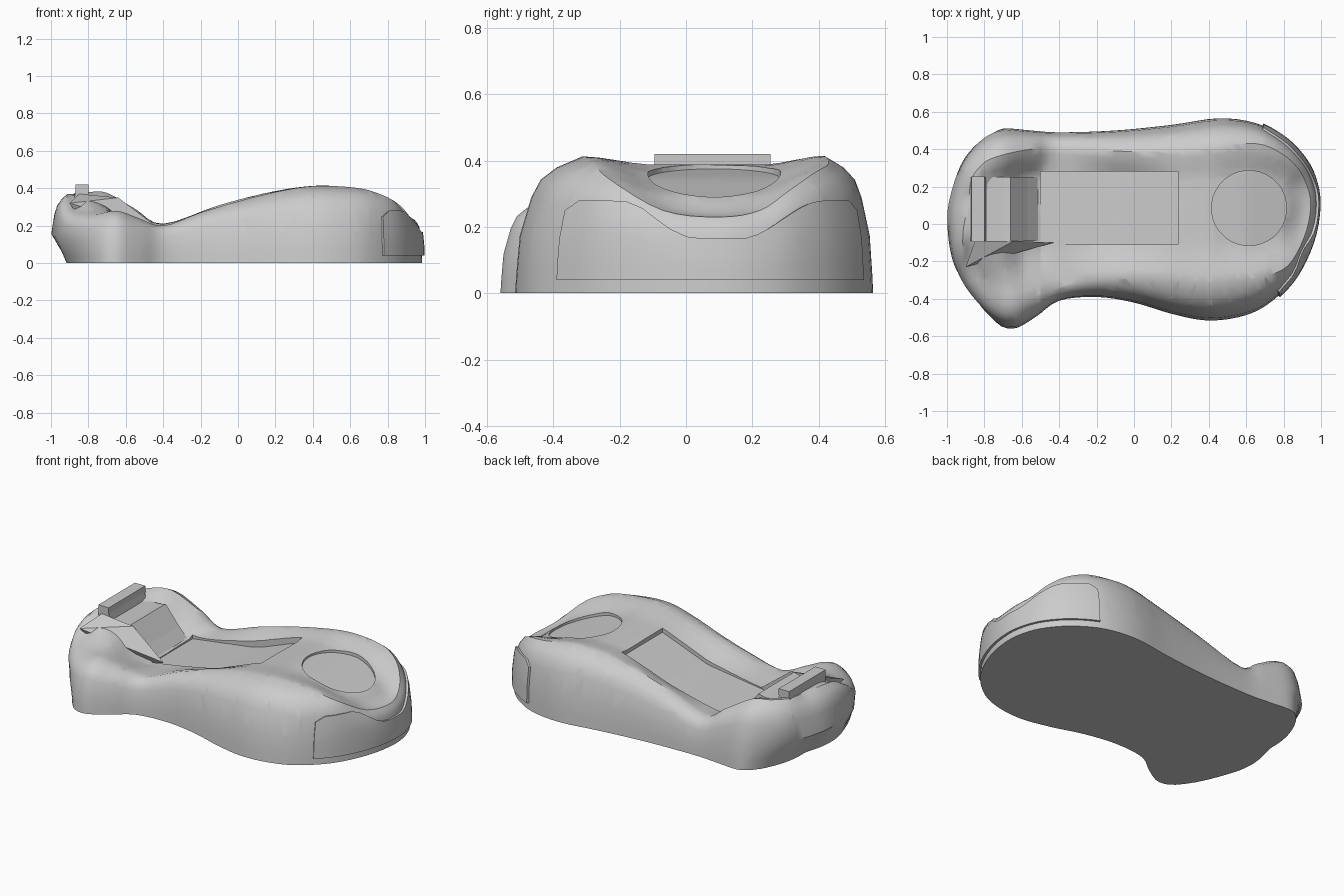
import bpy, bmesh, math
from mathutils import Vector

if "Cube" in bpy.data.objects:
    bpy.data.objects.remove(bpy.data.objects["Cube"], do_unlink=True)

grey = bpy.data.materials.new("plain grey")
grey.use_nodes = True
grey.diffuse_color = (0.6, 0.6, 0.6, 1)
grey.node_tree.nodes["Principled BSDF"].inputs["Base Color"].default_value = grey.diffuse_color


def add_object(name, bm):
    bmesh.ops.recalc_face_normals(bm, faces=bm.faces)
    mesh = bpy.data.meshes.new(name)
    bm.to_mesh(mesh)
    bm.free()
    mesh.materials.append(grey)
    obj = bpy.data.objects.new(name, mesh)
    bpy.context.collection.objects.link(obj)
    return obj


def prism(name, profile, y0, y1):
    """Side profile (x, z) pulled from y0 to y1."""
    bm = bmesh.new()
    face = bm.faces.new([bm.verts.new((x, y0, z)) for x, z in profile])
    extra = bmesh.ops.extrude_face_region(bm, geom=[face])["geom"]
    for v in extra:
        if isinstance(v, bmesh.types.BMVert):
            v.co.y = y1
    return add_object(name, bm)


def interp(keys, x):
    if x <= keys[0][0]:
        return keys[0][1]
    for (a, fa), (b, fb) in zip(keys, keys[1:]):
        if x <= b:
            return fa + (fb - fa) * (x - a) / (b - a)
    return keys[-1][1]


def smooth(t):
    t = max(0, min(1, t))
    return t * t * (3 - 2 * t)


def catmull(points, steps):
    out, n = [], len(points)
    pts = [Vector(p) for p in points]
    for i in range(n):
        a, b, c, d = (pts[(i + k) % n] for k in (-1, 0, 1, 2))
        for k in range(steps):
            t = k / steps
            out.append(0.5 * (2 * b + (c - a) * t + (2 * a - 5 * b + 4 * c - d) * t * t
                              + (3 * b - a - 3 * c + d) * t ** 3))
    return out


def carve(bm, planes, floor):
    """Cut the top skin along upright planes and sink the inside to floor(x)."""
    def inside(upto):
        found = []
        for f in bm.faces:
            c = f.calc_center_median()
            if f.normal.z > .15 and all((c - p).dot(d) < 0 for p, d in planes[:upto]):
                found.append(f)
        return found

    for k, (point, direction) in enumerate(planes):
        faces = inside(k)
        edges = {e for f in faces for e in f.edges}
        verts = {v for f in faces for v in f.verts}
        bmesh.ops.bisect_plane(bm, geom=[*faces, *edges, *verts], dist=1e-5,
                               plane_co=point, plane_no=direction)
        bm.normal_update()
    sunk = inside(len(planes))
    extra = bmesh.ops.extrude_face_region(bm, geom=sunk)["geom"]
    bmesh.ops.delete(bm, geom=[f for f in sunk if f.is_valid], context="FACES")
    for v in extra:
        if isinstance(v, bmesh.types.BMVert):
            v.co.z = floor(v.co.x)
    bm.normal_update()


def box_planes(x0, x1, y0, y1):
    return [(Vector((x0, 0, 0)), Vector((-1, 0, 0))), (Vector((x1, 0, 0)), Vector((1, 0, 0))),
            (Vector((0, y0, 0)), Vector((0, -1, 0))), (Vector((0, y1, 0)), Vector((0, 1, 0)))]


# Outline of the body: x, y, rim height, rim inset
OUTLINE = catmull([
    (.985, .1, .23, .04), (.96, .25, .25, .05), (.9, .36, .31, .06), (.8, .46, .36, .08),
    (.65, .54, .39, .11), (.45, .565, .415, .15), (.2, .53, .385, .14), (-.1, .5, .31, .11),
    (-.4, .49, .21, .08), (-.55, .5, .29, .1), (-.7, .51, .375, .14), (-.8, .47, .38, .14),
    (-.91, .36, .375, .12), (-.98, .2, .37, .12), (-1.01, .03, .37, .12), (-.98, -.2, .36, .12),
    (-.91, -.36, .28, .12), (-.77, -.51, .26, .12), (-.65, -.56, .28, .13), (-.53, -.5, .24, .11),
    (-.4, -.41, .2, .07), (-.2, -.39, .27, .09), (0, -.42, .33, .13), (.2, -.48, .38, .18),
    (.38, -.515, .41, .2), (.55, -.5, .41, .2), (.7, -.44, .39, .16), (.85, -.3, .34, .08),
    (.95, -.1, .25, .05)], 4)
# Height of the top along the middle
MIDDLE = [(-1, .36), (-.85, .37), (-.7, .3), (-.6, .21), (-.5, .175), (-.3, .207), (-.07, .25),
          (.235, .372), (.41, .39), (.6, .362), (.81, .295), (.96, .23)]
TRAY = [(-.5, .17), (-.07, .23), (.235, .345)]
# Flank curve: height fraction, inset fraction
FLANK = [(0, 0), (.15, .02), (.42, .07), (.7, .24), (.83, .38), (.92, .62), (1, 1)]
MID_Y = .085


def spine(p):
    return Vector((max(-.8, min(.7, p[0])), MID_Y, 0))


def flank(p, f):
    """Point on the side wall at a fraction f of the rim height."""
    start, z = Vector((p[0], p[1], 0)), f * p[2]
    under = .12 * smooth((-.7 - p[0]) / .25) * max(0, 1 - z / .16)
    inward = (spine(p) - start).normalized()
    return start + inward * (interp(FLANK, f) * p[3] + under) + Vector((0, 0, z))


# Body: side wall, rim and hollowed top in one skin
bm = bmesh.new()
rings = [[bm.verts.new(flank(p, f)) for p in OUTLINE] for f, _ in FLANK]
for s in (.12, .25, .38, .5, .7, .9):
    ring = []
    for p in OUTLINE:
        co = flank(p, 1).lerp(spine(p), s)
        co.z = p[2] + (interp(MIDDLE, co.x) - p[2]) * smooth(s * 1.8)
        ring.append(bm.verts.new(co))
    rings.append(ring)
n = len(OUTLINE)
for low, high in zip(rings, rings[1:]):
    for i in range(n):
        j = (i + 1) % n
        bm.faces.new((low[i], low[j], high[j], high[i]))
bm.faces.new(list(reversed(rings[0])))
bm.faces.new(rings[-1])
bm.normal_update()
bmesh.ops.triangulate(bm, faces=bm.faces)
bm.normal_update()

# Sloped tray and the round dish
carve(bm, box_planes(-.5, .235, -.11, .28), lambda x: interp(TRAY, x))
ring = []
for i in range(32):
    out = Vector((math.cos(i * math.tau / 32), math.sin(i * math.tau / 32), 0))
    ring.append((Vector((.615, MID_Y, 0)) + out * .2, out))
carve(bm, ring, lambda x: interp(MIDDLE, x) - .014)
body = add_object("body", bm)

# Raised end panel following the wall, with a dipped top edge
bm = bmesh.new()
half = n // 2
strip = [p for p in OUTLINE[half:] + OUTLINE[:half] if p[0] > (.775 if p[1] < 0 else .66)]
columns = []
for k, p in enumerate(strip):
    top = .165 + .115 * smooth((abs(p[1] - .1) - .06) / .27)
    if k in (0, len(strip) - 1):
        top -= .03
    column = []
    for i in range(6):
        z = .04 + (top - .04) * i / 5
        co = flank(p, z / p[2])
        out = (co - spine(p)) * Vector((1, 1, 0))
        column.append(bm.verts.new(co + out.normalized() * .014))
    columns.append(column)
for a, b in zip(columns, columns[1:]):
    for i in range(5):
        bm.faces.new((a[i], b[i], b[i + 1], a[i + 1]))
panel = add_object("end_panel", bm)
mod = panel.modifiers.new("thickness", "SOLIDIFY")
mod.thickness, mod.offset = .03, -1
mod = panel.modifiers.new("crisp edges", "EDGE_SPLIT")
mod.split_angle = math.radians(35)

# Raised rest with a ramp, a cross bar on top and a slanted fin beside it
prism("rest_ramp", [(-.9, .1), (-.87, .385), (-.8, .385), (-.79, .34), (-.7, .34),
                    (-.66, .35), (-.57, .24), (-.5, .165), (-.5, .1)], -.09, .25)
prism("cross_bar", [(-.87, .38), (-.8, .38), (-.8, .42), (-.87, .42)], -.095, .255)
bm = bmesh.new()
for co in ((-.9, -.23, .32), (-.64, -.09, .35), (-.43, -.1, .19), (-.85, -.09, .37), (-.75, -.09, .1)):
    bm.verts.new(co)
bmesh.ops.convex_hull(bm, input=bm.verts)
add_object("side_fin", bm)

# Smooth shading on the curved parts
bpy.ops.object.select_all(action="DESELECT")
for obj in (body, panel):
    obj.select_set(True)
bpy.context.view_layer.objects.active = body
bpy.ops.object.shade_smooth_by_angle(angle=math.radians(38))
